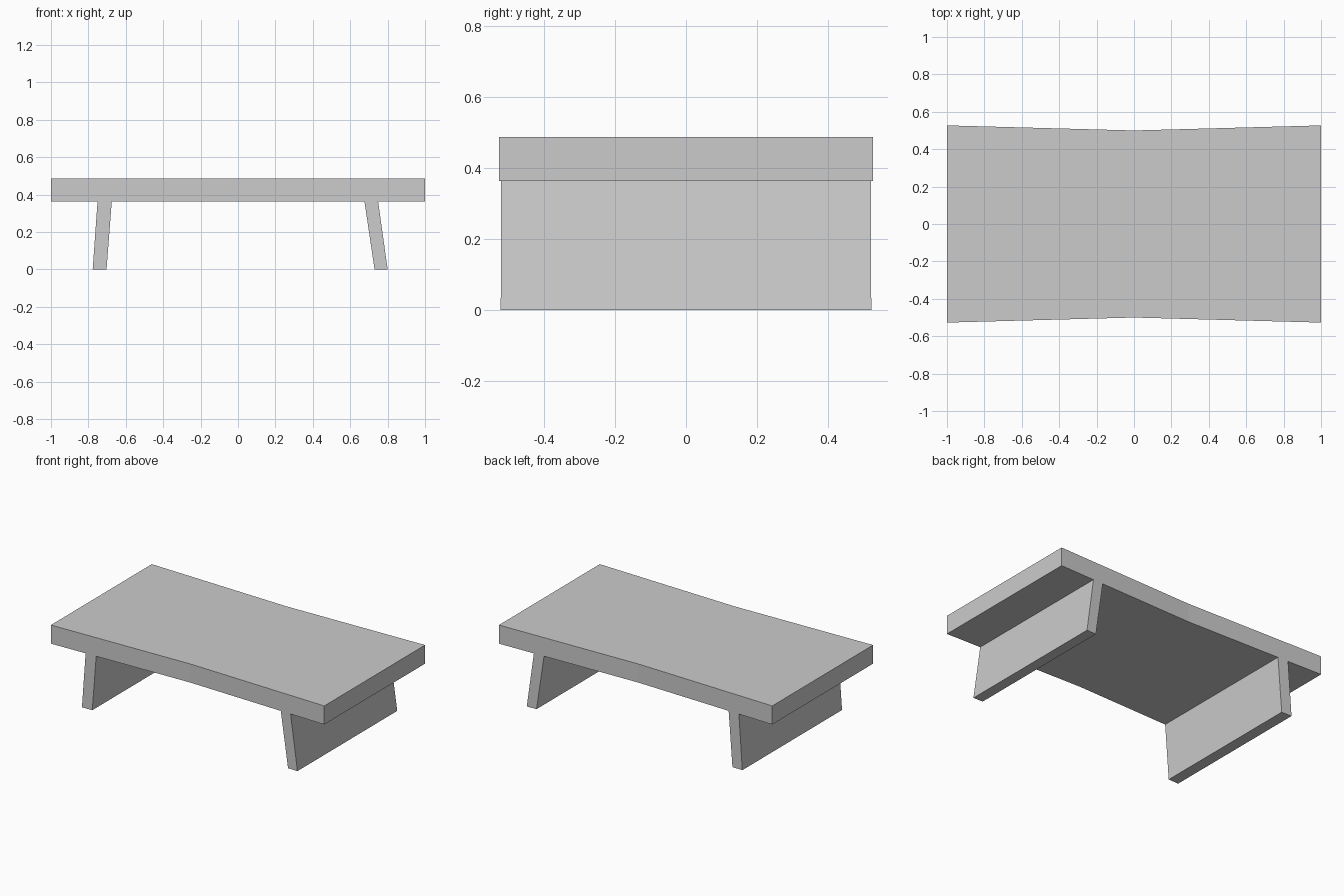
import bpy
import bmesh

if "Cube" in bpy.data.objects:
    bpy.data.objects.remove(bpy.data.objects["Cube"])

TOP_Z, UNDER_Z = 0.487, 0.364


def half_depth(x):
    # The long edges pinch in slightly towards the middle
    return 0.5 + 0.027 * abs(x)


def extrude_outline(name, outline, offset):
    """Extrude a flat outline of 3D points along an offset vector."""
    bm = bmesh.new()
    face = bm.faces.new([bm.verts.new(p) for p in outline])
    new = bmesh.ops.extrude_face_region(bm, geom=[face])["geom"]
    moved = [v for v in new if isinstance(v, bmesh.types.BMVert)]
    bmesh.ops.translate(bm, verts=moved, vec=offset)
    return finish(name, bm)


def finish(name, bm):
    bmesh.ops.recalc_face_normals(bm, faces=bm.faces)
    mesh = bpy.data.meshes.new(name)
    bm.to_mesh(mesh)
    bm.free()
    obj = bpy.data.objects.new(name, mesh)
    bpy.context.collection.objects.link(obj)
    return obj


def slab_leg(name, profile):
    """Slanted slab from an x/z profile, its ends flush with the top's edges."""
    bm = bmesh.new()
    front = [bm.verts.new((x, -half_depth(x), z)) for x, z in profile]
    back = [bm.verts.new((x, half_depth(x), z)) for x, z in profile]
    bm.faces.new(front)
    bm.faces.new(back[::-1])
    for i in range(len(profile)):
        j = (i + 1) % len(profile)
        bm.faces.new((front[i], back[i], back[j], front[j]))
    return finish(name, bm)


# Table top with a waisted outline
xs = (-1, 0, 1)
outline = [(x, -half_depth(x), UNDER_Z) for x in xs]
outline += [(x, half_depth(x), UNDER_Z) for x in reversed(xs)]
extrude_outline("table_top", outline, (0, 0, TOP_Z - UNDER_Z))

# Splayed legs, the right one leaning a little more
slab_leg("left_leg", [(-0.777, 0), (-0.703, 0), (-0.675, UNDER_Z), (-0.751, UNDER_Z)])
slab_leg("right_leg", [(0.73, 0), (0.80, 0), (0.749, UNDER_Z), (0.676, UNDER_Z)])
